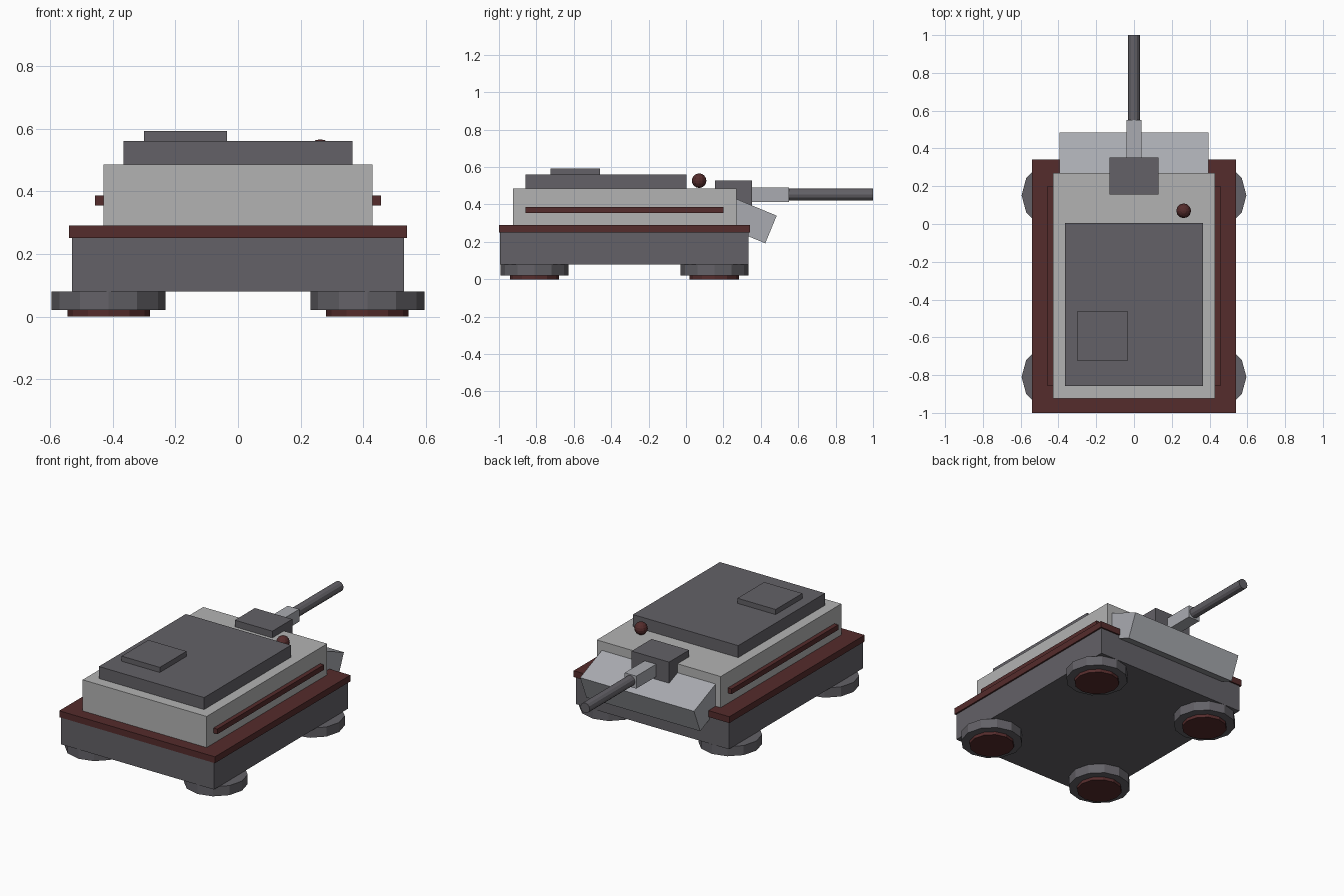
import bpy
import bmesh
from math import radians, cos, sin
from mathutils import Matrix

if "Cube" in bpy.data.objects:
    bpy.data.objects.remove(bpy.data.objects["Cube"])


def material(name, r, g, b):
    m = bpy.data.materials.new(name)
    m.diffuse_color = (r, g, b, 1)
    m.use_nodes = True
    m.node_tree.nodes["Principled BSDF"].inputs["Base Color"].default_value = m.diffuse_color
    return m


DARK = material("dark_grey", 0.125, 0.12, 0.135)
LIGHT = material("light_grey", 0.45, 0.45, 0.45)
PALE = material("pale_blue_grey", 0.40, 0.41, 0.44)
RED = material("rust_red", 0.09, 0.025, 0.025)


def finish(name, bm, mat):
    mesh = bpy.data.meshes.new(name)
    bm.to_mesh(mesh)
    bm.free()
    mesh.materials.append(mat)
    ob = bpy.data.objects.new(name, mesh)
    bpy.context.collection.objects.link(ob)
    return ob


def box(name, x, y, z, mat):
    """Box from (min, max) ranges on each axis."""
    bm = bmesh.new()
    size = [b - a for a, b in (x, y, z)]
    mid = [(a + b) / 2 for a, b in (x, y, z)]
    bmesh.ops.create_cube(bm, size=1, matrix=Matrix.Translation(mid) @ Matrix.Diagonal((*size, 1)))
    return finish(name, bm, mat)


def cylinder(name, centre, radius, depth, mat, rot=Matrix(), sides=12):
    bm = bmesh.new()
    bmesh.ops.create_cone(bm, cap_ends=True, segments=sides, radius1=radius, radius2=radius,
                          depth=depth, matrix=Matrix.Translation(centre) @ rot @ Matrix.Rotation(radians(90), 4, 'Z'))
    return finish(name, bm, mat)


# Hull layers
box("lower_hull", (-0.53, 0.53), (-0.995, 0.333), (0.08, 0.25), DARK)
box("hull_skirt", (-0.54, 0.54), (-1.0, 0.342), (0.25, 0.29), RED)
box("upper_hull", (-0.43, 0.43), (-0.925, 0.27), (0.29, 0.485), LIGHT)
box("top_deck", (-0.365, 0.365), (-0.857, 0.004), (0.485, 0.56), DARK)
box("hatch", (-0.30, -0.035), (-0.725, -0.46), (0.56, 0.592), DARK)

# Side strips and hover pads
for side, s in (("left", -1), ("right", 1)):
    box(side + "_strip", tuple(sorted((s * 0.42, s * 0.457))), (-0.857, 0.20), (0.355, 0.387), RED)
    for end, y in (("front", -0.81), ("rear", 0.152)):
        cylinder(f"{side}_{end}_pad", (s * 0.413, y, 0.05), 0.182, 0.06, DARK)
        cylinder(f"{side}_{end}_pad_glow", (s * 0.413, y, 0.015), 0.132, 0.03, RED)

# Tilted plate under the gun
tilt = radians(-22.5)
length, thick = 0.35, 0.16
bm = bmesh.new()
centre = (0.0,
          0.485 - cos(tilt) * length / 2 + sin(tilt) * thick / 2,
          0.34 - sin(tilt) * length / 2 - cos(tilt) * thick / 2)
bmesh.ops.create_cube(bm, size=1, matrix=Matrix.Translation(centre) @ Matrix.Rotation(tilt, 4, 'X')
                      @ Matrix.Diagonal((0.79, length, thick, 1)))
finish("sloped_plate", bm, PALE)

# Gun
box("gun_mount", (-0.13, 0.13), (0.155, 0.353), (0.385, 0.527), DARK)
box("gun_sleeve", (-0.04, 0.04), (0.34, 0.55), (0.412, 0.49), PALE)
cylinder("gun_barrel", (0, 0.77, 0.452), 0.032, 0.46, DARK, Matrix.Rotation(radians(90), 4, 'X'))

# Sensor ball
bm = bmesh.new()
bmesh.ops.create_uvsphere(bm, u_segments=12, v_segments=8, radius=0.039,
                          matrix=Matrix.Translation((0.263, 0.07, 0.527)))
finish("sensor_ball", bm, RED)
